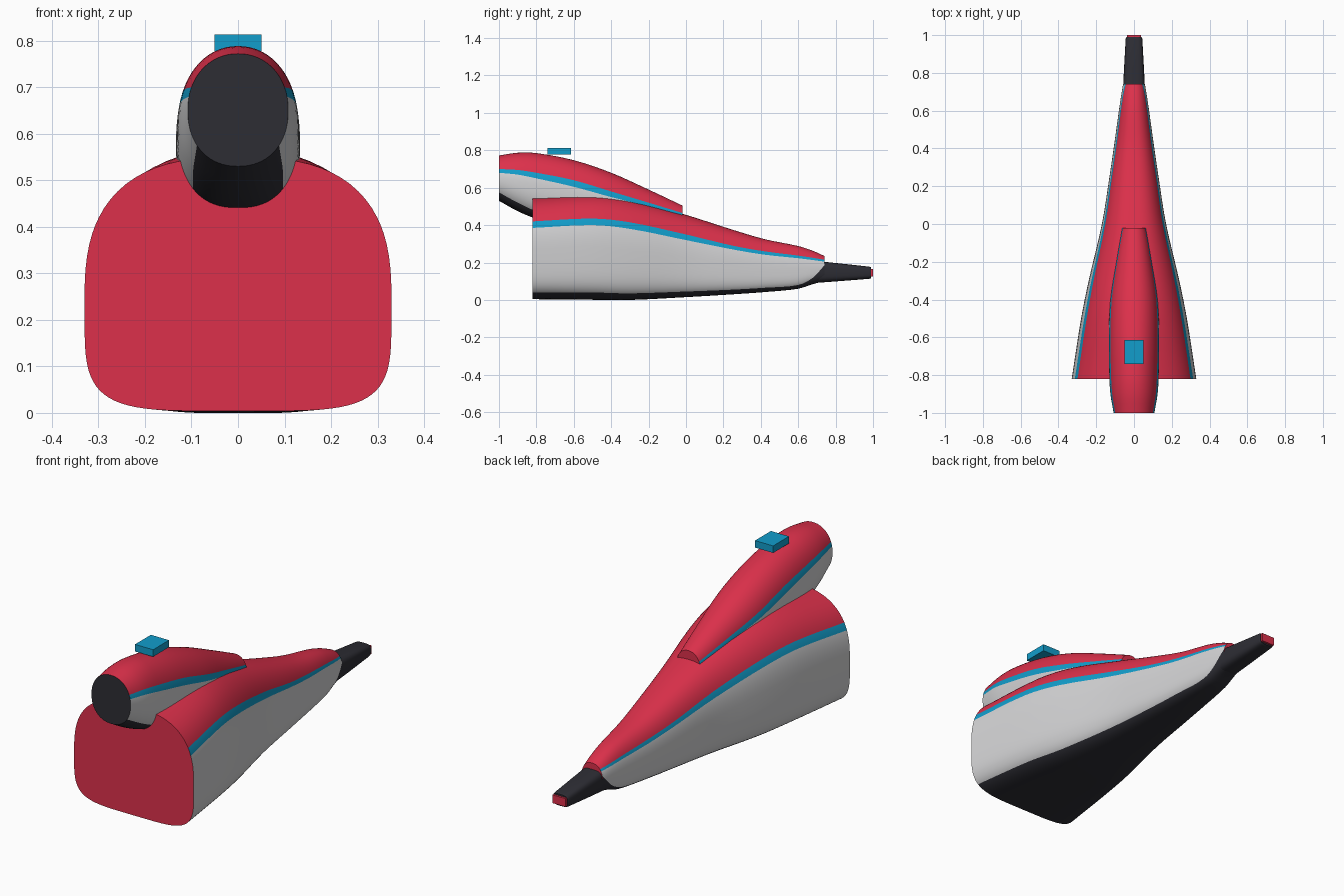
import bpy, bmesh, math

cube = bpy.data.objects.get("Cube")
if cube:
    bpy.data.objects.remove(cube, do_unlink=True)


def make_material(name, rgb):
    mat = bpy.data.materials.new(name)
    mat.use_nodes = True
    mat.diffuse_color = (*rgb, 1)
    for node in mat.node_tree.nodes:
        if node.type == 'BSDF_PRINCIPLED':
            node.inputs["Base Color"].default_value = (*rgb, 1)
    return mat


black = make_material("charcoal", (0.026, 0.026, 0.034))
grey = make_material("light grey", (0.65, 0.65, 0.66))
blue = make_material("sky blue", (0.006, 0.34, 0.6))
red = make_material("crimson", (0.72, 0.03, 0.07))
palette = [black, grey, blue, red]
BLACK, GREY, BLUE, RED = range(4)


def spline(rows, steps):
    """Smoothly resample a table of stations."""
    result = []
    for i in range(len(rows) - 1):
        before, a = rows[max(i - 1, 0)], rows[i]
        b, after = rows[i + 1], rows[min(i + 2, len(rows) - 1)]
        for k in range(steps):
            t = k / steps
            row = []
            for p, q, r, s, yp, yq, yr, ys in zip(
                    before, a, b, after, *([v[0]] * len(a) for v in (before, a, b, after))):
                span = yr - yq
                m0 = (r - p) / (yr - yp) * span
                m1 = (s - q) / (ys - yq) * span
                row.append((2*t**3 - 3*t*t + 1) * q + (t**3 - 2*t*t + t) * m0
                           + (3*t*t - 2*t**3) * r + (t**3 - t*t) * m1)
            result.append(row)
    result.append(rows[-1])
    return result


def section(bm, station, middle, low_power, high_power, divisions):
    """Ring of a rounded section, with points placed on the colour boundaries."""
    y, width, bottom, top, *levels = station
    mid = bottom + middle * (top - bottom)

    def shape(z):
        return (high_power, top - mid) if z >= mid else (low_power, mid - bottom)

    angles = [-math.pi / 2]
    for z in levels:
        power, height = shape(z)
        ratio = min(abs(z - mid) / height, 1)
        angles.append(math.copysign(math.asin(ratio ** (power / 2)), z - mid))
    angles.append(math.pi / 2)

    half = []
    for a, b, count in zip(angles, angles[1:], divisions):
        half += [a + (b - a) * k / count for k in range(count)]
    half.append(math.pi / 2)
    points = []
    for t in half:
        power, height = (high_power, top - mid) if t >= 0 else (low_power, mid - bottom)
        x = width * max(math.cos(t), 0) ** (2 / power)
        z = mid + math.copysign(height * abs(math.sin(t)) ** (2 / power), t)
        points.append((x, z))
    mirrored = [(-x, z) for x, z in reversed(points[1:-1])]
    return [bm.verts.new((x, y, z)) for x, z in points + mirrored]


def loft(name, rows, middle, low, high, divisions, colours, front, back, steps=4):
    """Skin sections along y; low and high are corner powers at front and back."""
    bm = bmesh.new()
    stations = spline(rows, steps)
    rings = []
    for i, station in enumerate(stations):
        f = i / (len(stations) - 1)
        rings.append(section(bm, station, middle, low[0] + f * (low[1] - low[0]),
                             high[0] + f * (high[1] - high[0]), divisions))
    side = [c for c, n in zip(colours, divisions) for _ in range(n)]
    bands = side + side[::-1]
    count = len(bands)
    for a, b in zip(rings, rings[1:]):
        for j in range(count):
            k = (j + 1) % count
            bm.faces.new((a[j], a[k], b[k], b[j])).material_index = bands[j]
    bm.faces.new(rings[0]).material_index = front
    bm.faces.new(rings[-1][::-1]).material_index = back
    bmesh.ops.recalc_face_normals(bm, faces=bm.faces)
    return finish(name, bm)


def finish(name, bm):
    mesh = bpy.data.meshes.new(name)
    bm.to_mesh(mesh)
    bm.free()
    for mat in palette:
        mesh.materials.append(mat)
    obj = bpy.data.objects.new(name, mesh)
    bpy.context.collection.objects.link(obj)
    bpy.ops.object.select_all(action='DESELECT')
    obj.select_set(True)
    bpy.context.view_layer.objects.active = obj
    bpy.ops.object.shade_smooth_by_angle(angle=math.radians(35))
    return obj


def box(name, low, high, colour):
    bm = bmesh.new()
    bmesh.ops.create_cube(bm, size=1)
    for v in bm.verts:
        v.co = [b if c > 0 else a for a, b, c in zip(low, high, v.co)]
    for face in bm.faces:
        face.material_index = colour
    return finish(name, bm)


livery = [BLACK, GREY, BLUE, RED]
livery_divisions = [10, 14, 2, 12]

# Tapering rear body: y, half width, bottom, top, then the colour boundaries
loft("rear_fuselage", [
    (-.82, .33, .004, .55, .04, .385, .42),
    (-.5, .28, .001, .565, .04, .4, .435),
    (-.3, .24, 0, .54, .035, .38, .415),
    (0, .17, .015, .455, .045, .32, .35),
    (.25, .13, .03, .375, .055, .27, .29),
    (.42, .105, .042, .325, .065, .242, .26),
    (.6, .08, .06, .288, .08, .223, .237),
    (.68, .068, .085, .262, .12, .213, .225),
    (.74, .058, .1, .235, .185, .205, .215),
], .43, (4.6, 3), (2.7, 2.3), livery_divisions, livery, RED, RED)

# Engine housing on the spine, with a dark intake face
loft("engine_housing", [
    (-1, .108, .53, .772, .575, .68, .7),
    (-.9, .125, .475, .787, .52, .67, .695),
    (-.8, .131, .435, .785, .475, .65, .68),
    (-.6, .133, .4, .747, .43, .605, .64),
    (-.4, .125, .37, .68, .4, .55, .58),
    (-.2, .095, .36, .59, .38, .5, .52),
    (-.02, .065, .35, .505, .37, .45, .465),
], .5, (2.2, 3), (2.1, 2.1), livery_divisions, livery, BLACK, RED)

# Tail boom and its end light
loft("tail_boom", [
    (.68, .06, .09, .21),
    (.98, .044, .113, .178),
    (.99, .04, .117, .174),
], .5, (3.5, 3.5), (3.5, 3.5), [16], [BLACK], BLACK, BLACK, steps=2)
box("tail_light", (-.036, .985, .125), (.036, 1, .166), RED)

# Flat block above the engine housing
box("top_block", (-.05, -.74, .778), (.05, -.615, .813), BLUE)
